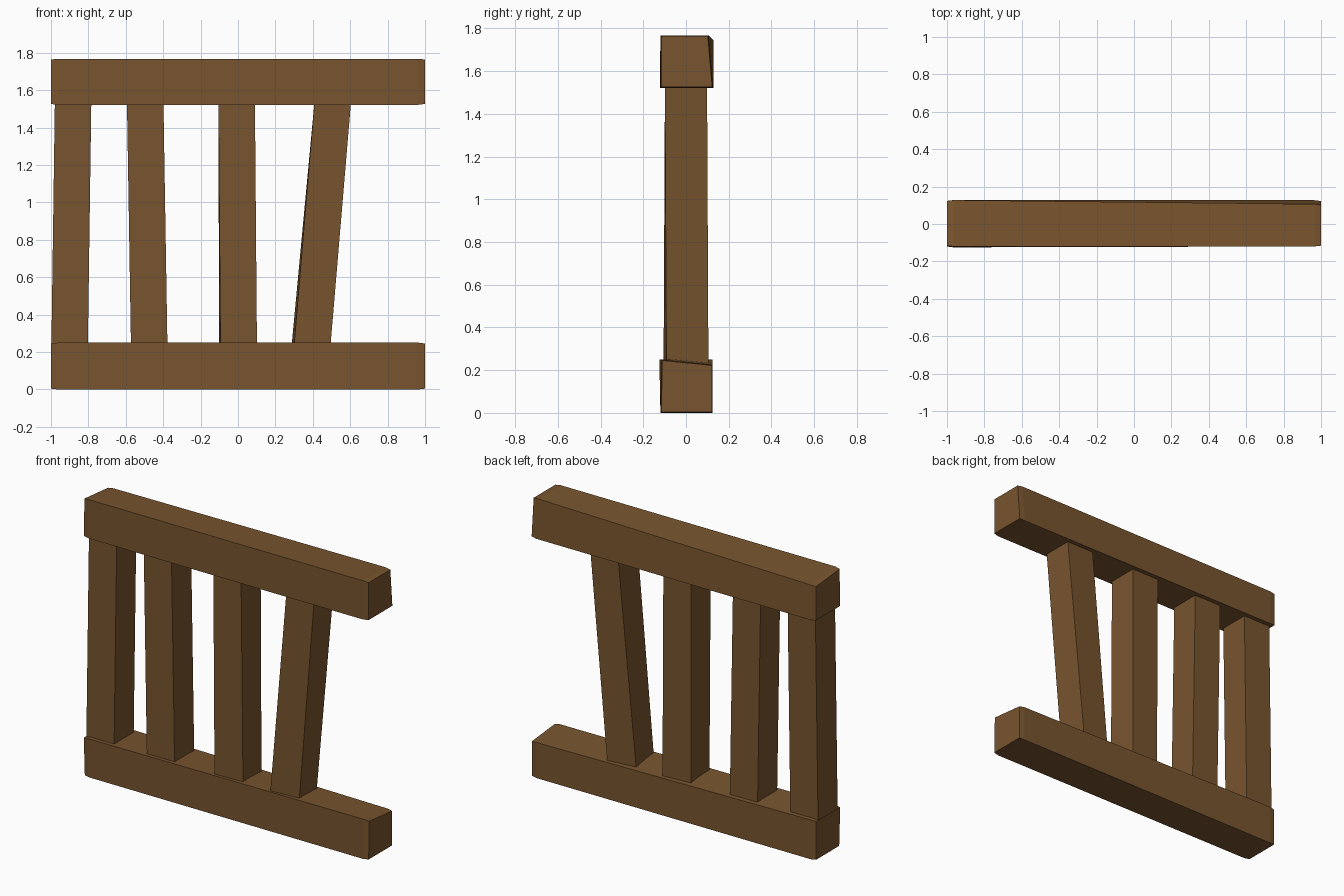
import bpy, bmesh, math
from mathutils import Vector

if "Cube" in bpy.data.objects:
    bpy.data.objects.remove(bpy.data.objects["Cube"])

wood = bpy.data.materials.new("brown wood")
wood.diffuse_color = (0.19, 0.09, 0.028, 1)
wood.use_nodes = True
wood.node_tree.nodes["Principled BSDF"].inputs["Base Color"].default_value = wood.diffuse_color


def loft(name, rings):
    """Closed solid through a list of four-cornered rings."""
    bm = bmesh.new()
    loops = [[bm.verts.new(p) for p in ring] for ring in rings]
    for a, b in zip(loops, loops[1:]):
        for i in range(4):
            j = (i + 1) % 4
            bm.faces.new((a[i], a[j], b[j], b[i]))
    bm.faces.new(loops[0])
    bm.faces.new(loops[-1])
    bmesh.ops.recalc_face_normals(bm, faces=bm.faces)
    mesh = bpy.data.meshes.new(name)
    bm.to_mesh(mesh)
    bm.free()
    mesh.materials.append(wood)
    obj = bpy.data.objects.new(name, mesh)
    bpy.context.collection.objects.link(obj)


def rail(name, left, right):
    """Rough beam along x; corners are (y, z), ends very slightly worn."""
    rings = []
    for x, s in ((-1, 0.965), (-0.965, 1), (0.965, 1), (1, 0.965)):
        t = (x + 1) / 2
        pts = [Vector(a).lerp(Vector(b), t) for a, b in zip(left, right)]
        mid = sum(pts, Vector((0, 0))) / 4
        rings.append([(x, *(mid + (p - mid) * s)) for p in pts])
    loft(name, rings)


def post(name, x_low, x_high, twist):
    """Square post leaning in x, turned a little at its foot."""
    rings = []
    for z, turn in ((0.2, twist), (1.57, 0)):
        x = x_low + (x_high - x_low) * (z - 0.25) / 1.27
        c, s = math.cos(turn), math.sin(turn)
        rings.append([(x + 0.0975 * (u * c - v * s), 0.0985 * (u * s + v * c), z)
                      for u, v in ((-1, -1), (1, -1), (1, 1), (-1, 1))])
    loft(name, rings)


# Rails, slightly warped from end to end
rail("bottom_rail",
     [(-0.115, 0), (0.125, 0), (0.125, 0.25), (-0.125, 0.25)],
     [(-0.12, 0), (0.125, 0), (0.125, 0.226), (-0.115, 0.25)])
rail("top_rail",
     [(-0.122, 1.522), (0.128, 1.522), (0.128, 1.745), (-0.12, 1.768)],
     [(-0.12, 1.522), (0.127, 1.522), (0.106, 1.768), (-0.12, 1.768)])

# Uneven posts
for i, (low, high, twist) in enumerate([(-0.90, -0.882, 0), (-0.475, -0.496, 0),
                                        (0.0, -0.007, 0.04), (0.392, 0.505, 0.07)]):
    post(f"post_{i + 1}", low, high, twist)
